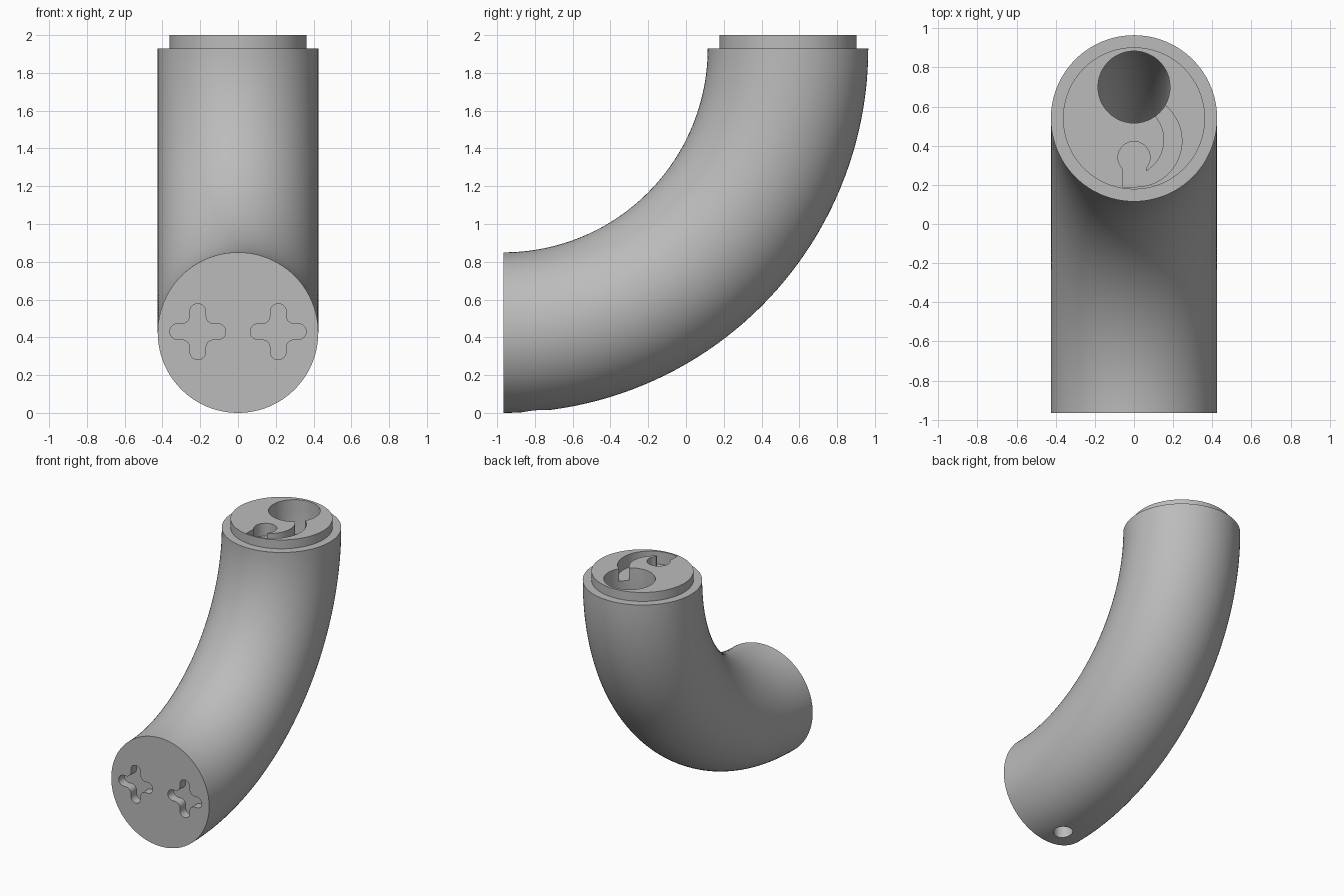
import bpy, bmesh
from math import sin, cos, pi, radians, sqrt
from mathutils import Vector

if "Cube" in bpy.data.objects:
    bpy.data.objects.remove(bpy.data.objects["Cube"], do_unlink=True)

# Bend: quarter turn around an axis along x
PIVOT_Y, PIVOT_Z = -0.965, 1.93
BEND, TUBE_R = 1.505, 0.425
END_Y = PIVOT_Y + BEND

grey = bpy.data.materials.new("light grey")
grey.use_nodes = True
grey.diffuse_color = (0.5, 0.5, 0.5, 1)
grey.node_tree.nodes["Principled BSDF"].inputs["Base Color"].default_value = (0.5, 0.5, 0.5, 1)


def loft(name, rings):
    """Closed solid through a list of matching rings."""
    bm = bmesh.new()
    loops = [[bm.verts.new(p) for p in ring] for ring in rings]
    n = len(loops[0])
    for a, b in zip(loops, loops[1:]):
        for i in range(n):
            j = (i + 1) % n
            bm.faces.new((a[i], a[j], b[j], b[i]))
    bm.faces.new(loops[0][::-1])
    bm.faces.new(loops[-1])
    bmesh.ops.recalc_face_normals(bm, faces=bm.faces)
    mesh = bpy.data.meshes.new(name)
    bm.to_mesh(mesh)
    bm.free()
    obj = bpy.data.objects.new(name, mesh)
    bpy.context.collection.objects.link(obj)
    return obj


def arc(cx, cy, r, start, end, steps=16):
    angles = [radians(start + (end - start) * i / steps) for i in range(steps + 1)]
    return [(cx + r * cos(a), cy + r * sin(a)) for a in angles]


def bend_ring(path_r, r, turn, sides):
    """Circle across the bend; turn 0 is the front end, 90 the top end."""
    t = radians(turn)
    ring = []
    for u, v in arc(0, 0, r, 0, 360, sides)[:-1]:
        d = path_r + v
        ring.append(Vector((u, PIVOT_Y + d * sin(t), PIVOT_Z - d * cos(t))))
    return ring


def flat_ring(points, z):
    return [Vector((x, y, z)) for x, y in points]


# Bent tube with a stepped spigot on its top end
rings = [bend_ring(BEND, TUBE_R, 90 * i / 48, 96) for i in range(49)]
spigot = bend_ring(BEND, 0.363, 90, 96)
rings += [spigot, [p + Vector((0, 0, 0.07)) for p in spigot]]
body = loft("bent_tube", rings)

# Long bore that follows the bend and opens at the top
bore = [bend_ring(BEND + 0.16, 0.184, 4 + 86 * i / 40, 48) for i in range(41)]
bore.append([p + Vector((0, 0, 0.2)) for p in bore[-1]])
cutters = [loft("bore_cutter", bore)]

# Hooked keyhole recess in the spigot
hook = [(-0.06, 0.19)]
hook += arc(0, 0.34, 0.082, 223, -43, 24)
hook += arc(-0.03, 0.43, 0.184, -60, 42)
hook += [(0.06, 0.66)]
hook += arc(0.01, 0.425, 0.235, 48, -90, 24)
cutters.append(loft("hook_cutter", [flat_ring(hook, 1.9), flat_ring(hook, 2.1)]))

# Two rounded cross sockets in the front face
cross = []
for k in range(4):
    c, s = cos(k * pi / 2), sin(k * pi / 2)
    arm = arc(0.106, 0, 0.042, -90, 90, 12) + arc(0.082, 0.082, 0.04, 270, 180, 8)
    cross += [(c * x - s * y, s * x + c * y) for x, y in arm]
for side in (-1, 1):
    cutters.append(loft("cross_cutter", [
        [Vector((side * 0.213 + x, y, 0.43 + z)) for x, z in cross] for y in (-1.1, -0.895)]))

# Small hole in the underside near the front
drain = arc(0, -0.8, 0.07, 0, 360, 32)[:-1]
cutters.append(loft("drain_cutter", [flat_ring(drain, -0.1), flat_ring(drain, 0.2)]))

for cutter in cutters:
    mod = body.modifiers.new(cutter.name, 'BOOLEAN')
    mod.operation = 'DIFFERENCE'
    mod.solver = 'EXACT'
    mod.object = cutter
bpy.context.view_layer.update()
result = bpy.data.meshes.new_from_object(body.evaluated_get(bpy.context.evaluated_depsgraph_get()))
body.modifiers.clear()
body.data = result
for cutter in cutters:
    bpy.data.objects.remove(cutter, do_unlink=True)

body.data.materials.clear()
body.data.materials.append(grey)
for face in body.data.polygons:
    face.material_index = 0
bpy.ops.object.select_all(action='DESELECT')
body.select_set(True)
bpy.context.view_layer.objects.active = body
bpy.ops.object.shade_smooth_by_angle(angle=radians(30))
